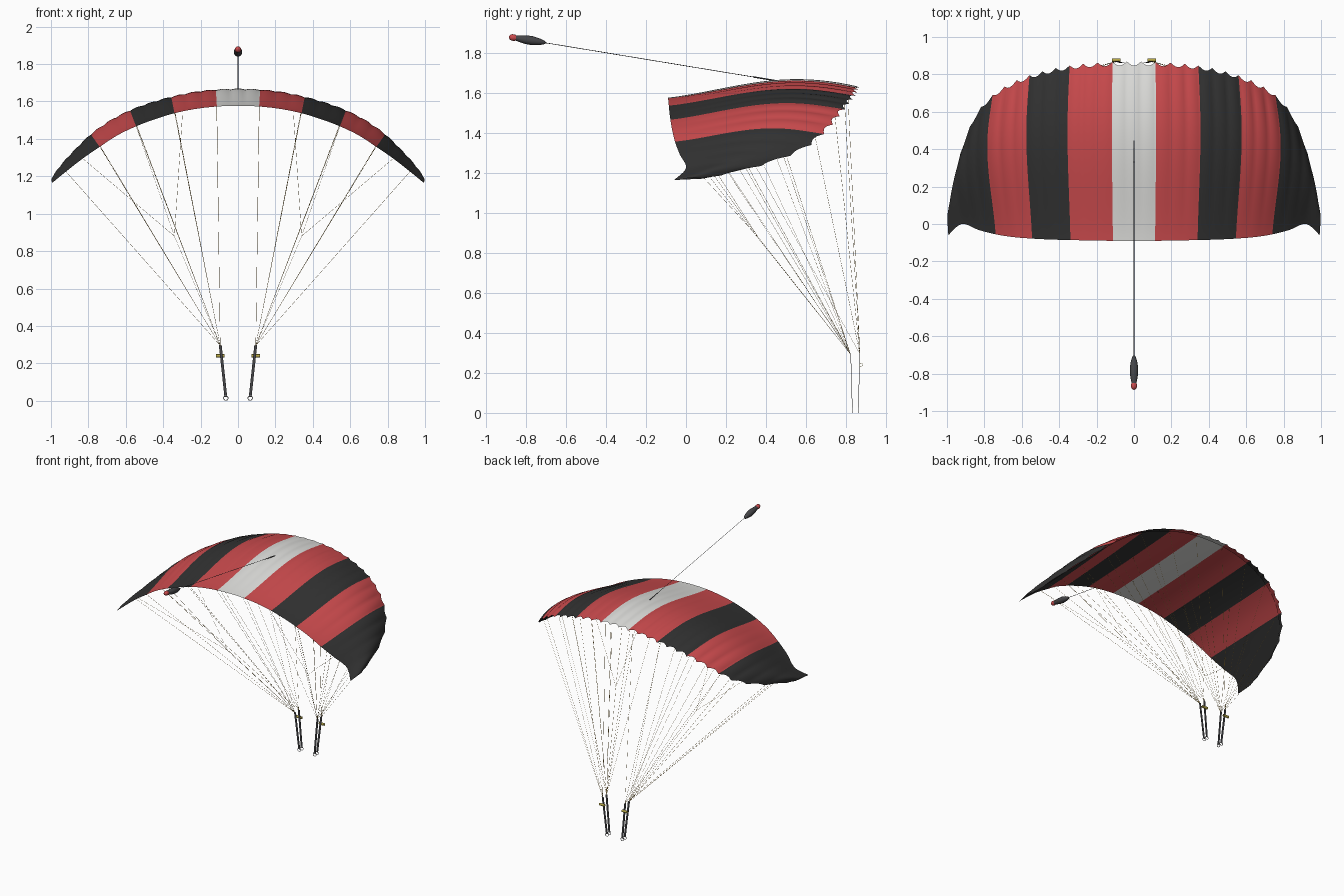
import bpy, bmesh, math
from mathutils import Vector

if "Cube" in bpy.data.objects:
    bpy.data.objects.remove(bpy.data.objects["Cube"])


def material(name, rgb):
    m = bpy.data.materials.new(name)
    m.diffuse_color = (*rgb, 1)
    m.use_nodes = True
    m.node_tree.nodes["Principled BSDF"].inputs["Base Color"].default_value = m.diffuse_color
    return m


RED = material("red fabric", (0.60, 0.07, 0.075))
BLACK = material("black fabric", (0.032, 0.032, 0.032))
WHITE = material("white fabric", (0.74, 0.74, 0.72))
GREY = material("grey webbing", (0.06, 0.06, 0.065))
TAN = material("orange tan line", (0.70, 0.46, 0.12))
YELLOW = material("yellow handle", (0.46, 0.38, 0.06))
METAL = material("metal ring", (0.35, 0.35, 0.35))

# Half-span stations: leading edge x, y, z then trailing edge x, y, z
STATIONS = [
    (0.000, 0.858, 1.632, 0.000, -0.090, 1.577),
    (0.115, 0.856, 1.628, 0.113, -0.090, 1.573),
    (0.235, 0.849, 1.614, 0.228, -0.088, 1.560),
    (0.345, 0.837, 1.590, 0.340, -0.086, 1.537),
    (0.456, 0.815, 1.560, 0.445, -0.083, 1.505),
    (0.560, 0.785, 1.522, 0.545, -0.078, 1.467),
    (0.662, 0.742, 1.468, 0.645, -0.070, 1.419),
    (0.758, 0.680, 1.398, 0.740, -0.055, 1.357),
    (0.850, 0.570, 1.315, 0.830, -0.032, 1.295),
    (0.930, 0.365, 1.237, 0.920, 0.000, 1.225),
    (0.985, 0.090, 1.172, 0.993, -0.060, 1.165),
]


def station(u):
    """Smoothly interpolated station, one unit of u per coloured panel."""
    k = min(int(u * 2), 9)
    f = u * 2 - k

    def row(i):
        if i < 0:
            r = STATIONS[-i]
            return (-r[0], r[1], r[2], -r[3], r[4], r[5])
        return STATIONS[min(i, 10)]
    out = []
    for a, b, c, d in zip(row(k - 1), row(k), row(k + 1), row(k + 2)):
        out.append(b + 0.5 * f * (c - a + f * (2*a - 5*b + 4*c - d + f * (3*b - 3*c + d - a))))
    return Vector(out[:3]), Vector(out[3:])


def canopy_point(u, t, lower=False):
    """Skin position: u along the signed span, t from tail 0 to nose 1."""
    side, u = (-1 if u < 0 else 1), abs(u)
    nose, tail = station(u)
    a, b = station(max(u - 0.05, 0))[0], station(min(u + 0.05, 5))[0]
    tangent = b - a
    normal = Vector((-tangent.z, 0, tangent.x)).normalized()
    cell = abs(math.sin(math.pi * (u * 3 + 1.5)))
    fade = min(1, (5 - u) / 1.5)
    if lower:
        p = tail.lerp(nose, t) - normal * 0.003 * fade * math.sin(math.pi * t)
        return Vector((p.x * side, p.y, p.z))
    camber = (0.01 + 0.045 * fade ** 0.6) * math.sin(math.pi * t ** 1.35)
    puff = 0.008 * (cell - 0.5) * t * (0.4 + 0.6 * fade)
    p = tail.lerp(nose, t) + normal * (camber + puff)
    # scalloped nose: points at the ribs, hollows between them
    p.y += 0.022 * (0.5 - cell) * max(0, t - 0.9) / 0.1
    return Vector((p.x * side, p.y, p.z))


def finish(name, bm, mats):
    me = bpy.data.meshes.new(name)
    bm.to_mesh(me)
    bm.free()
    for m in mats:
        me.materials.append(m)
    ob = bpy.data.objects.new(name, me)
    bpy.context.collection.objects.link(ob)
    bpy.ops.object.select_all(action='DESELECT')
    ob.select_set(True)
    bpy.context.view_layer.objects.active = ob
    bpy.ops.object.shade_smooth_by_angle(angle=math.radians(40))
    return ob


def skin(name, lower, t_end):
    """One canopy skin, coloured in spanwise panels."""
    nu, nt = 180, 30
    bm = bmesh.new()
    grid = [[bm.verts.new(canopy_point(-5 + 10 * i / nu, t_end * j / nt, lower))
             for j in range(nt + 1)] for i in range(nu + 1)]
    for i in range(nu):
        panel = min(int(abs(-5 + 10 * (i + 0.5) / nu) + 0.5), 4)
        for j in range(nt):
            quad = [grid[i][j], grid[i+1][j], grid[i+1][j+1], grid[i][j+1]]
            f = bm.faces.new(quad[::-1] if lower else quad)
            f.material_index = (0, 1, 2, 1, 2)[panel]
    finish(name, bm, [WHITE, RED, BLACK])


# Ram-air canopy: cambered upper skin, flat lower skin, open mouth at the nose
skin("upper_skin", False, 1.0)
skin("lower_skin", True, 0.965)


def tubes(name, paths, radius, mat):
    """Thin cords along straight-segment paths."""
    cu = bpy.data.curves.new(name, 'CURVE')
    cu.dimensions = '3D'
    cu.bevel_depth = radius
    cu.bevel_resolution = 0
    for path in paths:
        sp = cu.splines.new('POLY')
        sp.points.add(len(path) - 1)
        for q, p in zip(sp.points, path):
            q.co = (*p, 1)
    cu.materials.append(mat)
    ob = bpy.data.objects.new(name, cu)
    bpy.context.collection.objects.link(ob)
    bpy.ops.object.select_all(action='DESELECT')
    ob.select_set(True)
    bpy.context.view_layer.objects.active = ob
    bpy.ops.object.convert(target='MESH')


# Suspension lines and cascaded brake lines
main, brakes = [], []
for s in (-1, 1):
    front, rear = Vector((s * 0.095, 0.87, 0.295)), Vector((s * 0.095, 0.822, 0.295))
    for u in (0.5, 1.5, 2.5, 3.5, 4.5):
        for top, t in ((front, 0.95), (rear, 0.52), (rear, 0.22)):
            main.append((top, canopy_point(s * u, t, True)))
    node = Vector((s * 0.34, 0.36, 0.88))
    brakes.append((rear, node))
    for u in (1.3, 2.5, 4.0):
        brakes.append((node, canopy_point(s * u, 0.02, True)))
tubes("suspension_lines", main, 0.0007, TAN)
tubes("brake_lines", brakes, 0.0007, TAN)


def strap(name, a, b, width, thick):
    """Flat webbing between two points."""
    bm = bmesh.new()
    ring = [(-1, -1), (1, -1), (1, 1), (-1, 1)]
    lo, hi = ([bm.verts.new(Vector(p) + Vector((x * width / 2, y * thick / 2, 0)))
               for x, y in ring] for p in (a, b))
    for k in range(4):
        bm.faces.new((lo[k], lo[k-3], hi[k-3], hi[k]))
    bm.faces.new(lo[::-1])
    bm.faces.new(hi)
    finish(name, bm, [GREY])


def torus(name, at, major, minor, mat, axis):
    bpy.ops.mesh.primitive_torus_add(location=at, rotation=axis, major_radius=major,
                                     minor_radius=minor, major_segments=16, minor_segments=6)
    ob = bpy.context.object
    ob.name = name
    ob.data.materials.append(mat)
    bpy.ops.object.shade_smooth()


# Risers, connector rings and steering handles
for s, side in ((-1, "left"), (1, "right")):
    for y0, y1, end in ((0.832, 0.824, "rear"), (0.862, 0.87, "front")):
        strap(f"{side}_{end}_riser", (s * 0.065, y0, 0.02), (s * 0.095, y1, 0.298), 0.015, 0.0025)
        torus(f"{side}_{end}_ring", (s * 0.065, y0, 0.0145), 0.0125, 0.002, METAL, (math.pi / 2, 0, 0))
    bm = bmesh.new()
    rings = [[bm.verts.new((s * 0.095 + dx, 0.876 + r * math.cos(k * math.pi / 6),
                            0.24 + r * math.sin(k * math.pi / 6))) for k in range(12)]
             for dx, r in ((-0.022, 0.009), (0.022, 0.009), (0.022, 0.007), (-0.022, 0.007))]
    for n in range(4):
        for k in range(12):
            a, b = rings[n], rings[(n + 1) % 4]
            bm.faces.new((a[k], a[k-11], b[k-11], b[k]))
    bmesh.ops.recalc_face_normals(bm, faces=bm.faces)
    finish(f"{side}_steering_handle", bm, [YELLOW])

# Tether from the crown to the trailing drogue, with its crown tape
anchor, knot = Vector((0, 0.45, 1.662)), Vector((0, -0.70, 1.851))
tubes("tether", [(anchor, knot)], 0.0016, GREY)
tubes("crown_tape", [(anchor, anchor.lerp(knot, 0.1))], 0.0035, GREY)


# Drogue pouch: lathed spindle with a red cap, pointing along the tether
axis = (Vector((0, -0.885, 1.881)) - knot).normalized()
up = axis.cross(Vector((1, 0, 0))).normalized()
PROFILE = [(0, 0.002), (0.012, 0.010), (0.035, 0.017), (0.07, 0.0225), (0.105, 0.0215),
           (0.138, 0.016), (0.153, 0.013), (0.159, 0.016), (0.173, 0.0165), (0.184, 0.011), (0.189, 0.001)]
bm = bmesh.new()
loops = [[bm.verts.new(knot + axis * d + (Vector((1, 0, 0)) * math.cos(k * math.pi / 8)
          + up * math.sin(k * math.pi / 8)) * r) for k in range(16)] for d, r in PROFILE]
for n in range(len(loops) - 1):
    for k in range(16):
        f = bm.faces.new((loops[n][k], loops[n][k-15], loops[n+1][k-15], loops[n+1][k]))
        f.material_index = 1 if n >= 6 else 0
bm.faces.new(loops[0])
bm.faces.new(loops[-1]).material_index = 1
bmesh.ops.recalc_face_normals(bm, faces=bm.faces)
finish("drogue_pouch", bm, [GREY, RED])
